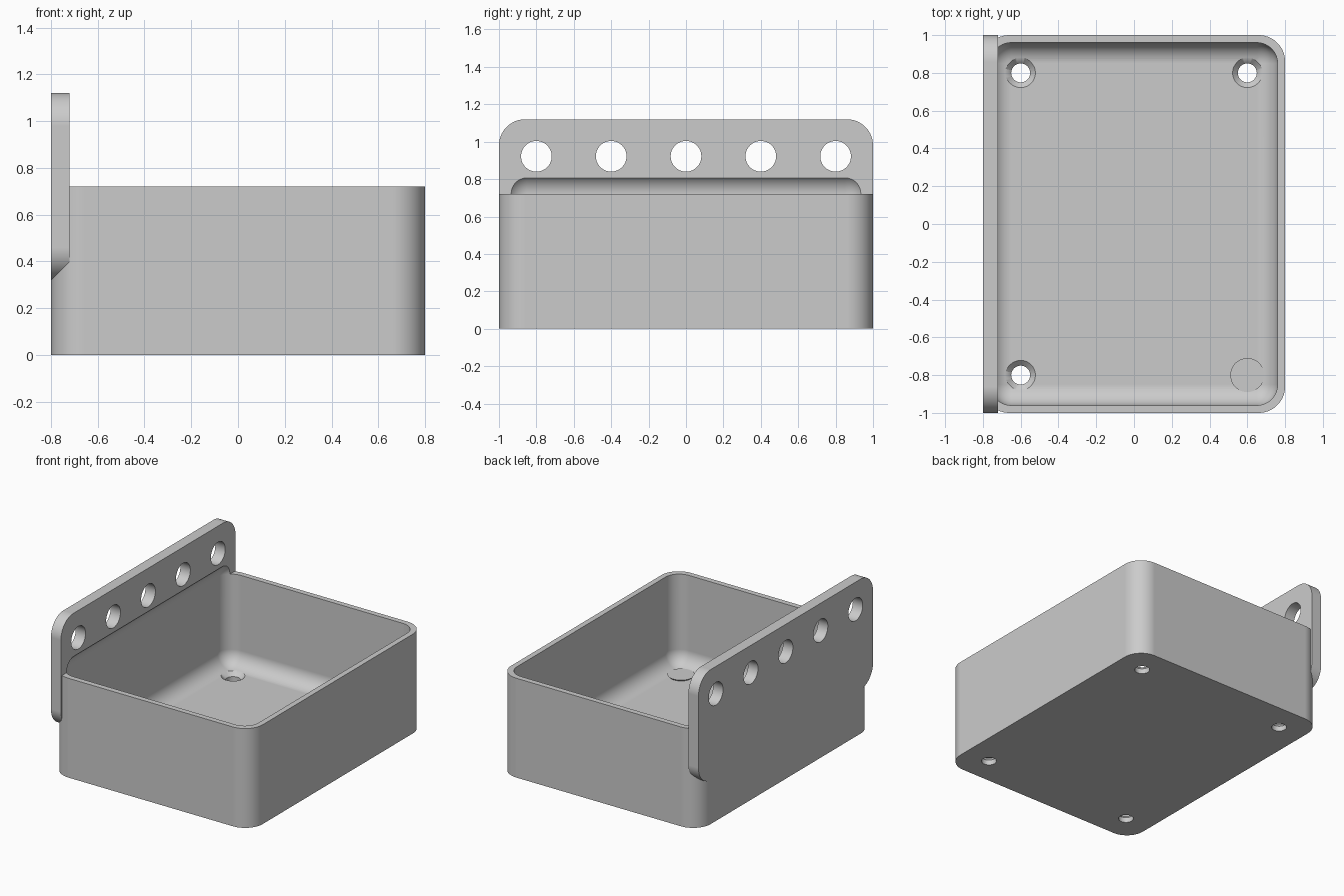
import bpy
import bmesh
import math
from mathutils import Matrix, Vector

if "Cube" in bpy.data.objects:
    bpy.data.objects.remove(bpy.data.objects["Cube"], do_unlink=True)

OUTER_R = 0.14      # tray and panel corner radius
INNER_R = 0.11      # cavity edge radius
FLOOR = 0.065       # floor thickness
SEGS = 14

grey = bpy.data.materials.new("light grey")
grey.use_nodes = True
color = (0.6, 0.6, 0.6, 1)
grey.diffuse_color = color
grey.node_tree.nodes["Principled BSDF"].inputs["Base Color"].default_value = color


def finish(bm, name):
    bmesh.ops.recalc_face_normals(bm, faces=bm.faces)
    mesh = bpy.data.meshes.new(name)
    bm.to_mesh(mesh)
    bm.free()
    mesh.materials.append(grey)
    obj = bpy.data.objects.new(name, mesh)
    bpy.context.collection.objects.link(obj)
    return obj


def rounded_block(name, low, high, radius, axis=None):
    """Box with rounded edges: only those along one axis, or all of them."""
    low, high = Vector(low), Vector(high)
    bm = bmesh.new()
    bmesh.ops.create_cube(bm, size=1)
    for v in bm.verts:
        v.co = Vector((low[i] + high[i]) / 2 + v.co[i] * (high[i] - low[i]) for i in range(3))
    edges = [e for e in bm.edges if axis is None
             or abs(e.verts[0].co[axis] - e.verts[1].co[axis]) > 0.01]
    bmesh.ops.bevel(bm, geom=edges, offset=radius, segments=SEGS,
                    profile=0.5, affect='EDGES', clamp_overlap=True)
    return finish(bm, name)


def cone_cutter(name, r_low, r_high, depth, matrix):
    bm = bmesh.new()
    bmesh.ops.create_cone(bm, cap_ends=True, segments=48, radius1=r_low,
                          radius2=r_high, depth=depth, matrix=matrix)
    return finish(bm, name)


def combine(target, other, operation):
    mod = target.modifiers.new(operation.lower(), 'BOOLEAN')
    mod.operation = operation
    mod.solver = 'EXACT'
    mod.object = other
    bpy.context.view_layer.objects.active = target
    bpy.ops.object.modifier_apply(modifier=mod.name)
    bpy.data.objects.remove(other, do_unlink=True)


# Tray body and the taller mounting panel along one side
tray = rounded_block("tray_with_mounting_panel", (-0.8, -1, 0), (0.8, 1, 0.72), OUTER_R, axis=2)
panel = rounded_block("mounting_panel", (-0.8, -1, 0.32), (-0.72, 1, 1.12), OUTER_R, axis=0)
combine(tray, panel, 'UNION')

# Hollow interior, which also scoops into the panel's inner face
cavity = rounded_block("cavity", (-0.76, -0.96, FLOOR), (0.76, 0.96, 0.832), INNER_R)
combine(tray, cavity, 'DIFFERENCE')

# Row of five holes through the panel
for i in range(-2, 3):
    place = Matrix.Translation((-0.76, i * 0.4, 0.922)) @ Matrix.Rotation(math.pi / 2, 4, 'Y')
    combine(tray, cone_cutter("panel_hole", 0.082, 0.082, 0.3, place), 'DIFFERENCE')

# Countersunk screw holes in the floor
for x in (-0.6, 0.6):
    for y in (-0.8, 0.8):
        shaft = cone_cutter("screw_hole", 0.05, 0.05, 0.3, Matrix.Translation((x, y, 0)))
        combine(tray, shaft, 'DIFFERENCE')
        sink = cone_cutter("countersink", 0.04, 0.09, 0.05,
                           Matrix.Translation((x, y, FLOOR - 0.013)))
        combine(tray, sink, 'DIFFERENCE')

# Smooth the rounded surfaces, keep the edges crisp
bpy.ops.object.select_all(action='DESELECT')
tray.select_set(True)
bpy.context.view_layer.objects.active = tray
bpy.ops.object.shade_smooth_by_angle(angle=math.radians(30))
weighted = tray.modifiers.new("weighted_normals", 'WEIGHTED_NORMAL')
weighted.keep_sharp = True
